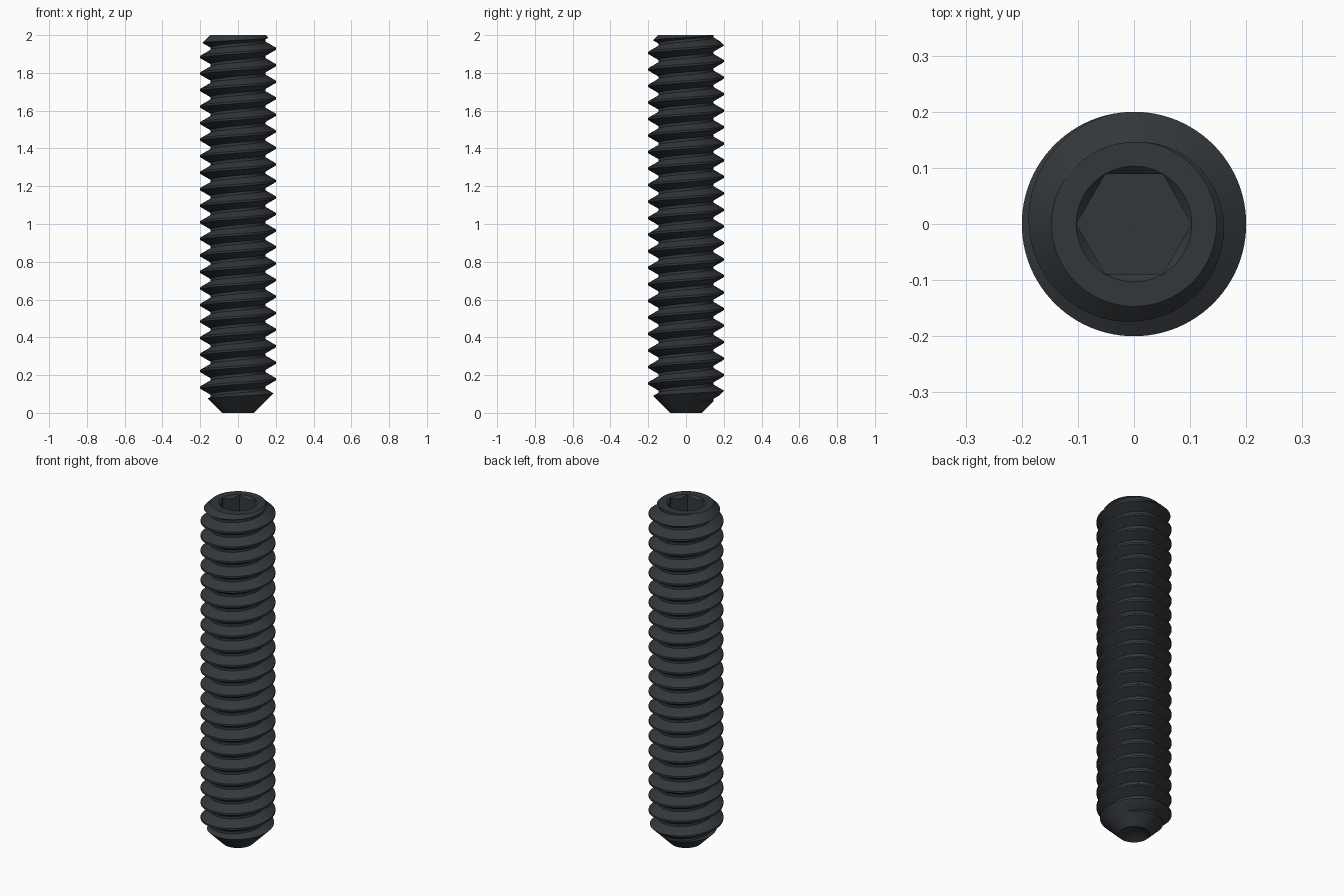
import bpy, bmesh, math

if "Cube" in bpy.data.objects:
    bpy.data.objects.remove(bpy.data.objects["Cube"])

N = 96                  # segments around
P = 0.0875              # thread pitch
R, ROOT = 0.20, 0.146   # crest and root radius
TURNS = 27


def finish(bm, name):
    bmesh.ops.recalc_face_normals(bm, faces=bm.faces)
    me = bpy.data.meshes.new(name)
    bm.to_mesh(me)
    bm.free()
    ob = bpy.data.objects.new(name, me)
    bpy.context.collection.objects.link(ob)
    return ob


def helical_rod(name):
    """Closed right-hand threaded rod, longer than needed at both ends."""
    flank = (R - ROOT) * math.tan(math.radians(30))
    prof = [(R, 0), (R, P / 8), (ROOT, P / 8 + flank), (ROOT, P - flank)]
    start = 1.928 - 24 * P - P / 16
    rows = 4 * TURNS + 1
    bm = bmesh.new()
    cols = []
    for j in range(N):
        a = 2 * math.pi * j / N
        col = []
        for k in range(rows + (4 if j == 0 else 0)):
            r, dz = prof[k % 4]
            z = start + P * (j / N + k // 4) + dz
            col.append(bm.verts.new((r * math.cos(a), r * math.sin(a), z)))
        cols.append(col)
    cols.append(cols[0][4:])   # one turn on, the helix meets itself
    for a, b in zip(cols, cols[1:]):
        for k in range(rows - 1):
            bm.faces.new((a[k], b[k], b[k + 1], a[k + 1]))
    # fan caps
    bottom = [c[0] for c in cols[:N]] + cols[0][4:0:-1]
    top = [c[rows - 1] for c in cols[:N]] + cols[0][rows + 3:rows - 1:-1]
    for loop, z in ((bottom, start), (top, cols[0][rows + 3].co.z)):
        c = bm.verts.new((0, 0, z))
        for i, v in enumerate(loop):
            bm.faces.new((c, v, loop[(i + 1) % len(loop)]))
    return finish(bm, name)


def lathe(name, prof, n=N):
    """Revolve a profile that starts and ends on the axis."""
    bm = bmesh.new()
    rings = []
    for r, z in prof:
        if r == 0:
            rings.append([bm.verts.new((0, 0, z))] * n)
        else:
            rings.append([bm.verts.new((r * math.cos(2 * math.pi * i / n),
                                        r * math.sin(2 * math.pi * i / n), z))
                          for i in range(n)])
    for a, b in zip(rings, rings[1:]):
        for i in range(n):
            k = (i + 1) % n
            bm.faces.new(list(dict.fromkeys((a[i], a[k], b[k], b[i]))))
    return finish(bm, name)


screw = helical_rod("set_screw")

# envelope: cup point, end chamfers and socket countersink
envelope = lathe("envelope_cutter", [(0, 0.05), (0.085, 0), (0.25, 0.165),
                                     (0.25, 1.897), (0.147, 2), (0.103, 2), (0, 1.897)])
# hex socket
socket = lathe("socket_cutter", [(0, 1.8), (0.1028, 1.8), (0.1028, 2.1), (0, 2.1)], 6)

for cutter, op in ((envelope, "INTERSECT"), (socket, "DIFFERENCE")):
    mod = screw.modifiers.new(cutter.name, "BOOLEAN")
    mod.operation, mod.object, mod.solver = op, cutter, "EXACT"

bpy.context.view_layer.objects.active = screw
screw.select_set(True)
for mod in list(screw.modifiers):
    bpy.ops.object.modifier_apply(modifier=mod.name)
for cutter in (envelope, socket):
    bpy.data.objects.remove(cutter, do_unlink=True)

# dark steel
mat = bpy.data.materials.new("black_steel")
mat.diffuse_color = (0.033, 0.038, 0.044, 1)
mat.use_nodes = True
mat.node_tree.nodes["Principled BSDF"].inputs["Base Color"].default_value = mat.diffuse_color
screw.data.materials.clear()
screw.data.materials.append(mat)
bpy.ops.object.shade_smooth_by_angle(angle=math.radians(30))
